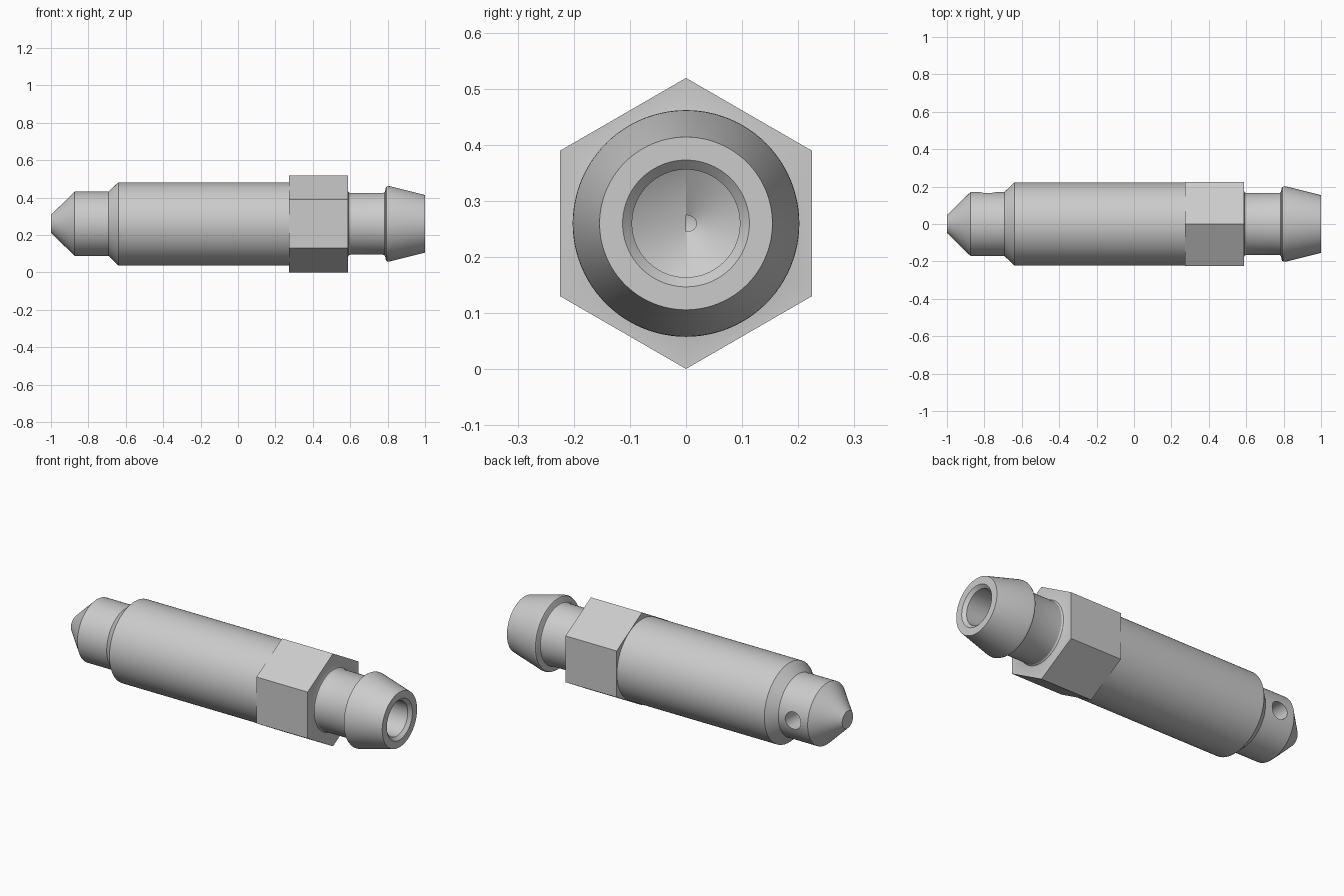
import bpy, bmesh, math

if "Cube" in bpy.data.objects:
    bpy.data.objects.remove(bpy.data.objects["Cube"])

AXIS_Z = 0.26      # height of the turning axis
SEG = 96           # multiple of 6, so the hexagon corners fall on vertices


def ring_radius(r, angle, is_hex):
    """Circle radius, or the distance to a hexagon edge with apothem r."""
    if not is_hex:
        return r
    third = math.pi / 3
    return r / math.cos((angle + third / 2) % third - third / 2)


def turned(name, profile):
    """Revolve (x, radius, is_hex) points round the x axis."""
    bm = bmesh.new()
    rings = []
    for x, r, is_hex in profile:
        ring = []
        for i in range(SEG):
            # tiny offset-free angles: corners land at 30, 90, 150 degrees
            a = 2 * math.pi * i / SEG
            rr = ring_radius(r, a, is_hex)
            ring.append(bm.verts.new((x, rr * math.cos(a), AXIS_Z + rr * math.sin(a))))
        rings.append(ring)
    for p, q in zip(rings, rings[1:]):
        for i in range(SEG):
            j = (i + 1) % SEG
            bm.faces.new((p[i], p[j], q[j], q[i]))
    bmesh.ops.remove_doubles(bm, verts=bm.verts, dist=1e-5)
    bmesh.ops.recalc_face_normals(bm, faces=bm.faces)
    mesh = bpy.data.meshes.new(name)
    bm.to_mesh(mesh)
    bm.free()
    obj = bpy.data.objects.new(name, mesh)
    bpy.context.collection.objects.link(obj)
    return obj


def round_section(*points):
    return [(x, r, False) for x, r in points]


# Conical seat, pilot and threaded shank
shank = round_section((-1, 0), (-1, 0.048), (-0.873, 0.172), (-0.692, 0.172),
                      (-0.64, 0.222), (0.272, 0.222))
# Hexagon for the spanner
hexagon = [(0.272, 0.2245, True), (0.588, 0.2245, True)]
# Neck with small fillets, then the hose barb
barb = round_section((0.588, 0.177), (0.591, 0.170), (0.599, 0.165),
                     (0.775, 0.165), (0.783, 0.168), (0.787, 0.176),
                     (0.789, 0.190), (0.793, 0.198), (0.801, 0.202),
                     (0.812, 0.201), (1, 0.154))
# Countersunk blind bore with a drill-point end
bore = round_section((1, 0.113), (0.983, 0.096), (-0.69, 0.096), (-0.745, 0))

nipple = turned("bleed_nipple", shank + hexagon + barb + bore)

# Cross hole drilled from the back into the end of the bore
bpy.ops.mesh.primitive_cylinder_add(vertices=32, radius=0.048, depth=0.3,
                                    location=(-0.782, 0.15, AXIS_Z),
                                    rotation=(math.pi / 2, 0, 0))
drill = bpy.context.object
drill.name = "cross_hole_cutter"
drill.hide_render = True

bpy.ops.object.select_all(action='DESELECT')
nipple.select_set(True)
bpy.context.view_layer.objects.active = nipple
cut = nipple.modifiers.new("cross_hole", 'BOOLEAN')
cut.object = drill
cut.operation = 'DIFFERENCE'
cut.solver = 'EXACT'
bpy.ops.object.modifier_apply(modifier=cut.name)
bpy.data.objects.remove(drill, do_unlink=True)

bpy.ops.object.shade_smooth_by_angle(angle=math.radians(28))
